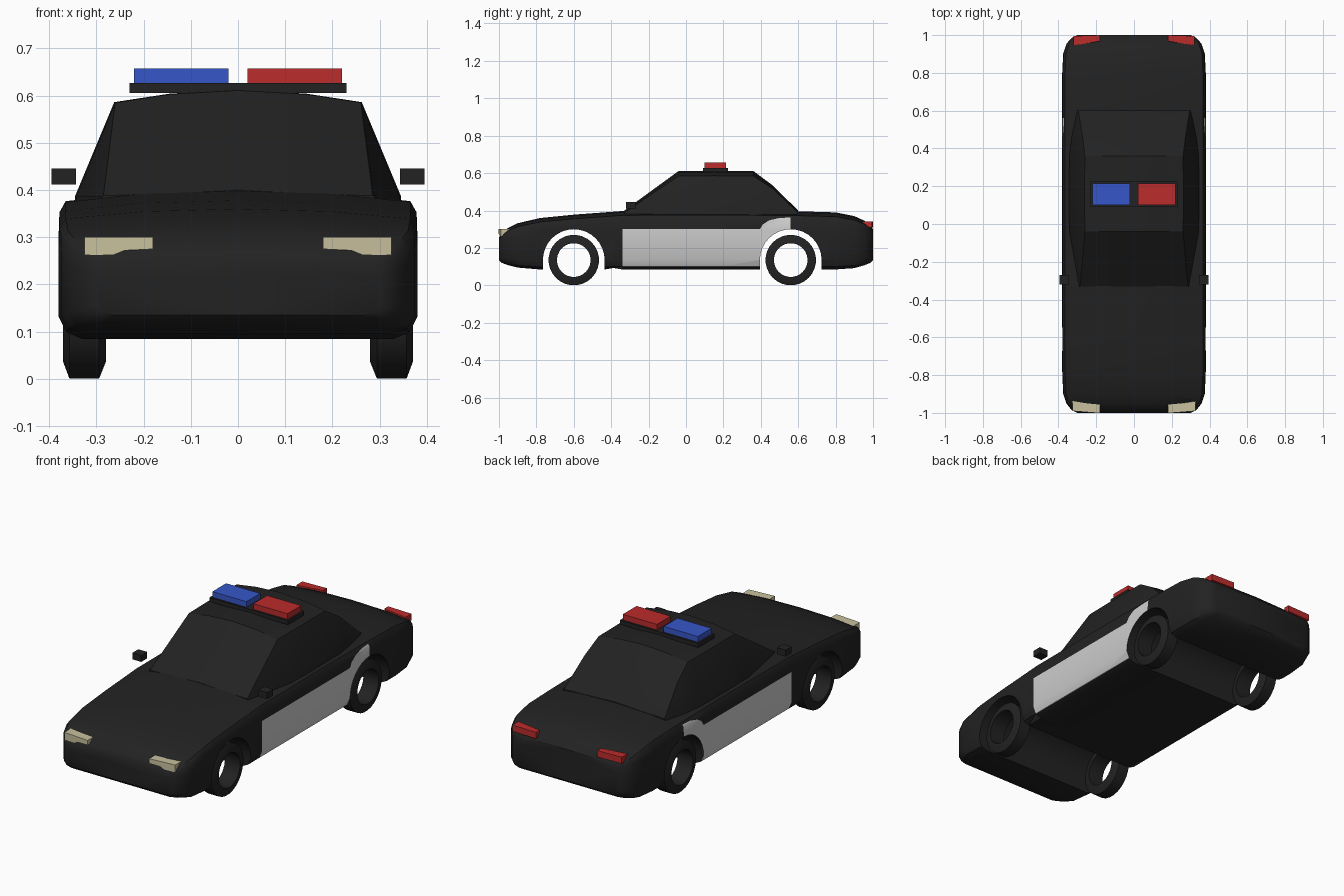
import bpy, bmesh, math
from mathutils import Vector

if "Cube" in bpy.data.objects:
    bpy.data.objects.remove(bpy.data.objects["Cube"], do_unlink=True)


def material(name, r, g, b):
    m = bpy.data.materials.new(name)
    m.use_nodes = True
    m.diffuse_color = (r, g, b, 1)
    m.node_tree.nodes["Principled BSDF"].inputs["Base Color"].default_value = (r, g, b, 1)
    return m


black = material("black_paint", .016, .016, .016)
white = material("white_paint", .62, .62, .62)
beige = material("headlight_cream", .58, .53, .34)
red = material("signal_red", .5, .025, .025)
blue = material("signal_blue", .037, .093, .58)


def finish(name, bm, mats, smooth=None):
    bmesh.ops.recalc_face_normals(bm, faces=bm.faces)
    mesh = bpy.data.meshes.new(name)
    bm.to_mesh(mesh)
    bm.free()
    ob = bpy.data.objects.new(name, mesh)
    bpy.context.collection.objects.link(ob)
    for m in mats:
        mesh.materials.append(m)
    if smooth:
        shade(ob, smooth)
    return ob


def shade(ob, angle):
    bpy.ops.object.select_all(action='DESELECT')
    ob.select_set(True)
    bpy.context.view_layer.objects.active = ob
    bpy.ops.object.shade_smooth_by_angle(angle=math.radians(angle))


def loft(rings, caps=True, loop=False):
    """Skin closed rings of points; loop joins the last ring to the first."""
    bm = bmesh.new()
    rows = [[bm.verts.new(p) for p in ring] for ring in rings]
    pairs = list(zip(rows, rows[1:])) + ([(rows[-1], rows[0])] if loop else [])
    for a, b in pairs:
        for i in range(len(a)):
            j = (i + 1) % len(a)
            bm.faces.new((a[i], a[j], b[j], b[i]))
    if caps:
        bm.faces.new(rows[0])
        bm.faces.new(rows[-1])
    return bm


def section(y, half):
    """Mirror a half outline (bottom centre to top centre) into a ring."""
    return [(x, y, z) for x, z in half] + [(-x, y, z) for x, z in half[-2:0:-1]]


def box(name, x0, x1, y0, y1, z0, z1, mat):
    outline = [(x0, y0), (x1, y0), (x1, y1), (x0, y1)]
    return finish(name, loft([[(x, y, z) for x, y in outline] for z in (z0, z1)]), [mat])


# Body shell: cross-section (width, height fractions) swept over stations
shape = [(0, 0), (.87, 0), (.955, .05), (1, .17), (1, .68), (.995, .85),
         (.96, .925), (.53, .98), (0, 1)]
stations = [  # y, half width, bottom, top
    (-1, .3, .135, .255), (-.985, .33, .12, .28), (-.95, .358, .108, .308),
    (-.9, .375, .095, .332), (-.78, .38, .085, .36), (-.6, .38, .085, .378),
    (-.33, .38, .085, .398), (.2, .38, .085, .4), (.6, .38, .085, .396),
    (.8, .38, .085, .39), (.9, .375, .092, .37), (.955, .357, .108, .345),
    (.985, .33, .12, .32), (1, .3, .135, .3)]
bm = loft([section(y, [(w * u, b + v * (t - b)) for u, v in shape])
           for y, w, b, t in stations])

# Side panel colour: cut its outline into the shell, then colour by region
REAR, FRONT, LOW, HIGH = .56, -.34, .1, .3
flare = [(.395, .3), (.41, .325), (.445, .348), (.5, .36), (REAR, .363)]


def cut(point, normal, inside=lambda c: True):
    faces = [f for f in bm.faces if inside(f.calc_center_median())]
    geom = set(faces)
    for f in faces:
        geom.update(f.edges)
        geom.update(f.verts)
    bmesh.ops.bisect_plane(bm, geom=list(geom), plane_co=point, plane_no=normal)


for y in (FRONT, REAR, flare[0][0]):
    cut((0, y, 0), (0, 1, 0))
for z in (LOW, HIGH):
    cut((0, 0, z), (0, 0, 1), lambda c: abs(c.x) > .3)
for (y0, z0), (y1, z1) in zip(flare, flare[1:]):
    cut((0, y0, z0), Vector((0, z0 - z1, y1 - y0)).normalized(),
        lambda c: abs(c.x) > .3 and flare[0][0] < c.y < REAR and c.z > HIGH)


def on_panel(c):
    if abs(c.x) < .34 or not (FRONT < c.y < REAR and c.z > LOW):
        return False
    under = all((c.z - z0) * (y1 - y0) < (c.y - y0) * (z1 - z0)
                for (y0, z0), (y1, z1) in zip(flare, flare[1:]))
    return c.z < HIGH or (c.y > flare[0][0] and under)


for f in bm.faces:
    f.material_index = int(on_panel(f.calc_center_median()))
body = finish("body", bm, [black, white])

# Wheel arches cut right through the body
AXLES = {"front": -.6, "rear": .56}
HUB = .135
for end, y in AXLES.items():
    arc = [(y + .165 * math.cos(a), HUB + .165 * math.sin(a))
           for a in (math.pi * i / 16 for i in range(17))]
    arc += [(y - .165, -.1), (y + .165, -.1)]
    cutter = finish(end + "_arch_cutter",
                    loft([[(x, p, z) for p, z in arc] for x in (-.6, .6)]), [black])
    cutter.hide_render = True
    mod = body.modifiers.new("arch", 'BOOLEAN')
    mod.operation, mod.solver, mod.object = 'DIFFERENCE', 'EXACT', cutter
    bpy.context.view_layer.objects.active = body
    bpy.ops.object.modifier_apply(modifier=mod.name)
    bpy.data.objects.remove(cutter, do_unlink=True)
shade(body, 35)

# Cabin: y, base half width, roof half width, roof edge height, roof height
cabin = [(-.33, .29, .285, .388, .4), (-.04, .342, .26, .585, .611),
         (.15, .345, .262, .586, .612), (.36, .342, .26, .585, .611),
         (.46, .33, .272, .52, .537), (.6, .3, .295, .388, .4)]
finish("cabin", loft([section(y, [(0, .36), (b, .36), (b, .387), (r, e),
                                  (r * .55, t - .008), (0, t)])
                      for y, b, r, e, t in cabin]), [black], 25)

# Open ring wheels with chamfered treads
tread = [(.09, .28), (.09, .37), (.1, .37), (.135, .357), (.135, .294), (.1, .28)]
for end, y in AXLES.items():
    for side, s in (("left", 1), ("right", -1)):
        rings = []
        for i in range(28):
            a = math.tau * (i + .5) / 28
            rings.append([(s * x, y + r * math.cos(a), HUB + r * math.sin(a))
                          for r, x in tread])
        finish(f"{end}_{side}_wheel", loft(rings, caps=False, loop=True), [black], 30)

# Mirrors, headlights and tail lights
for side, s in (("left", 1), ("right", -1)):
    box(side + "_mirror", s * .343, s * .395, -.32, -.27, .412, .446, black)
    lamp = [(.325, .3), (.18, .3), (.18, .275), (.24, .272), (.265, .262), (.325, .262)]
    rings = [[(s * x, y + slope * (.325 - x), z) for x, z in lamp]
             for y, slope in ((-.99, -.08), (-.932, -.08))]
    finish(side + "_headlight", loft(rings), [beige])
    tail = [(.32, .945), (.32, .995), (.18, 1.0), (.18, .968)]
    rings = [[(s * x, y, z) for x, y in tail] for z in (.308, .342)]
    finish(side + "_tail_light", loft(rings), [red])

# Roof light bar
box("light_bar_base", -.23, .23, .09, .225, .605, .627, black)
box("blue_light", -.22, -.02, .1, .215, .627, .657, blue)
box("red_light", .02, .22, .1, .215, .627, .657, red)
